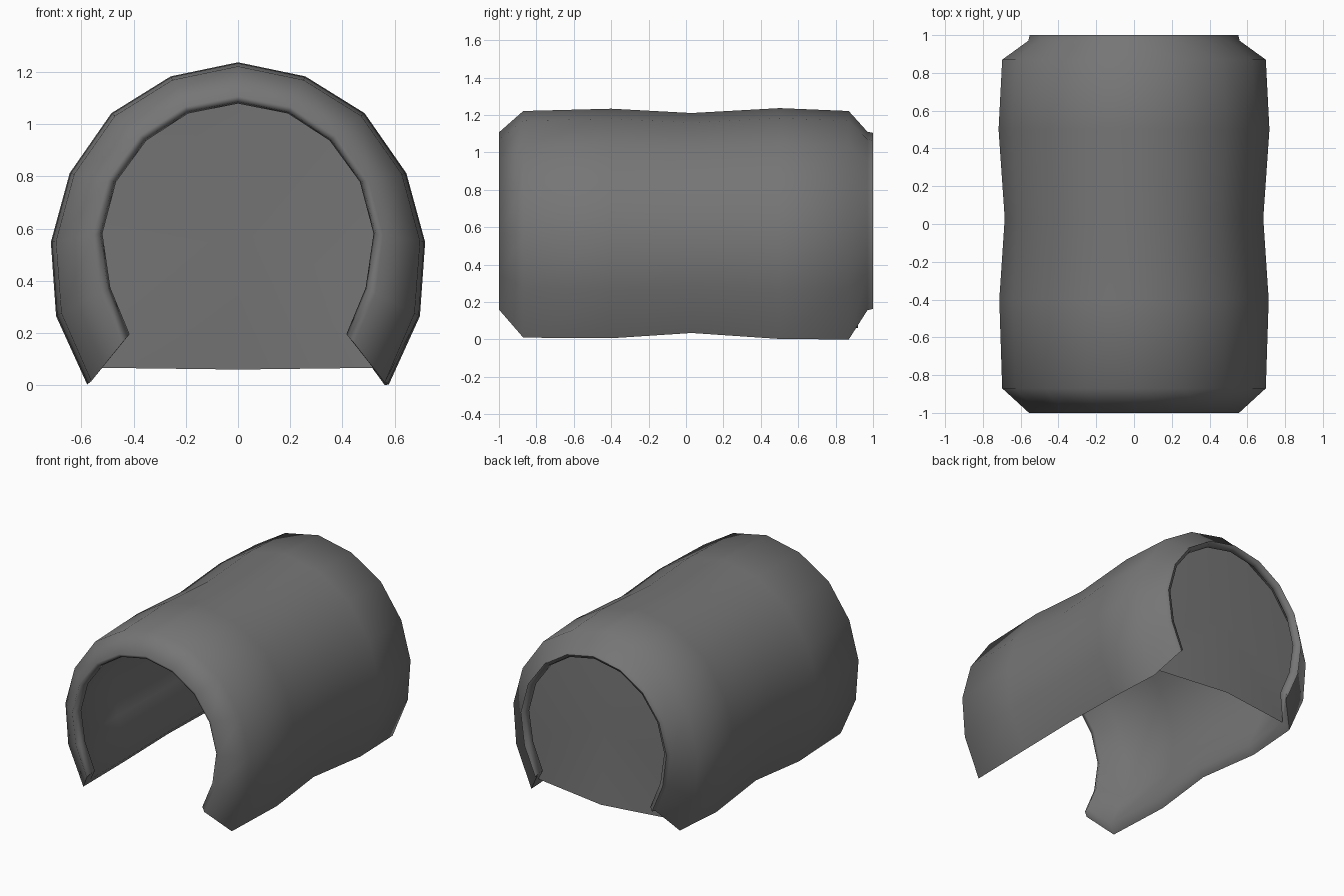
import bpy, bmesh, math

if "Cube" in bpy.data.objects:
    bpy.data.objects.remove(bpy.data.objects["Cube"])

# Half arch profiles, from foot to crown: outer skin and inner lip
OUTER = [(0.578, 0.003), (0.697, 0.265), (0.717, 0.548), (0.645, 0.812),
         (0.485, 1.042), (0.258, 1.183), (0.0, 1.237)]
INNER = [(0.42, 0.19), (0.495, 0.37), (0.525, 0.58), (0.472, 0.78),
         (0.355, 0.94), (0.193, 1.045), (0.0, 1.083)]

grey = bpy.data.materials.new("dark_grey")
grey.diffuse_color = (0.18, 0.18, 0.18, 1)
grey.use_nodes = True
grey.node_tree.nodes["Principled BSDF"].inputs["Base Color"].default_value = grey.diffuse_color


def arch(t):
    """Full 13 point arch blended between outer (0) and inner (1)."""
    half = [(a + (c - a) * t, b + (d - b) * t)
            for (a, b), (c, d) in zip(OUTER, INNER)]
    return half + [(-x, z) for x, z in reversed(half[:-1])]


def make_object(name, bm, angle):
    bmesh.ops.recalc_face_normals(bm, faces=bm.faces)
    mesh = bpy.data.meshes.new(name)
    bm.to_mesh(mesh)
    bm.free()
    mesh.materials.append(grey)
    ob = bpy.data.objects.new(name, mesh)
    bpy.context.collection.objects.link(ob)
    bpy.ops.object.select_all(action='DESELECT')
    ob.select_set(True)
    bpy.context.view_layer.objects.active = ob
    bpy.ops.object.shade_smooth_by_angle(angle=math.radians(angle))
    return ob


# Shell section along y: outer skin front to back, then inner skin returning
OUTSIDE = [(-0.99, 0.98), (-1.0, 0.84), (-0.87, 0.1), (-0.4, 0.02),
           (0.03, 0.17), (0.5, 0.0), (0.87, 0.1), (0.97, 0.82),
           (1.0, 0.86), (0.99, 0.98)]
INSIDE = [(0.955, 1.03), (0.85, 0.35), (0.5, 0.28), (0.03, 0.42),
          (-0.4, 0.29), (-0.85, 0.36), (-0.955, 1.03)]
bm = bmesh.new()
rings = []
for y, t in OUTSIDE + INSIDE:
    ring = [bm.verts.new((x, y, z)) for x, z in arch(t)]
    if t == 0.1:  # feet spread slightly at the end corners
        ring[0].co.z = 0.0 if y > 0 else 0.01
        ring[-1].co.z = 0.015
    rings.append(ring)
for a, b in zip(rings, rings[1:] + rings[:1]):
    for i in range(len(a) - 1):
        bm.faces.new((a[i], b[i], b[i + 1], a[i + 1]))
# Close the two feet between matching outer and inner stations
pairs = [(2, 15), (3, 14), (4, 13), (5, 12), (6, 11)]
for k in (0, -1):
    for (o1, i1), (o2, i2) in zip(pairs, pairs[1:]):
        bm.faces.new([rings[n][k] for n in (o1, o2, i2, i1)])
    bm.faces.new([rings[n][k] for n in (15, 16, 0, 1, 2)])
    bm.faces.new([rings[n][k] for n in (6, 7, 8, 9, 10, 11)])
make_object("tunnel_shell", bm, 80)

# Back wall: arch shaped panel closing the inner skin, foot bowed outward
bm = bmesh.new()
rim = [bm.verts.new((x, 0.845, z)) for x, z in arch(0.34)]
foot = bm.verts.new((0, 0.92, 0.06))
centre = bm.verts.new((0, 0.88, 0.6))
loop = rim + [foot]
for i, v in enumerate(loop):
    bm.faces.new((centre, v, loop[(i + 1) % len(loop)]))
make_object("back_wall", bm, 60)
